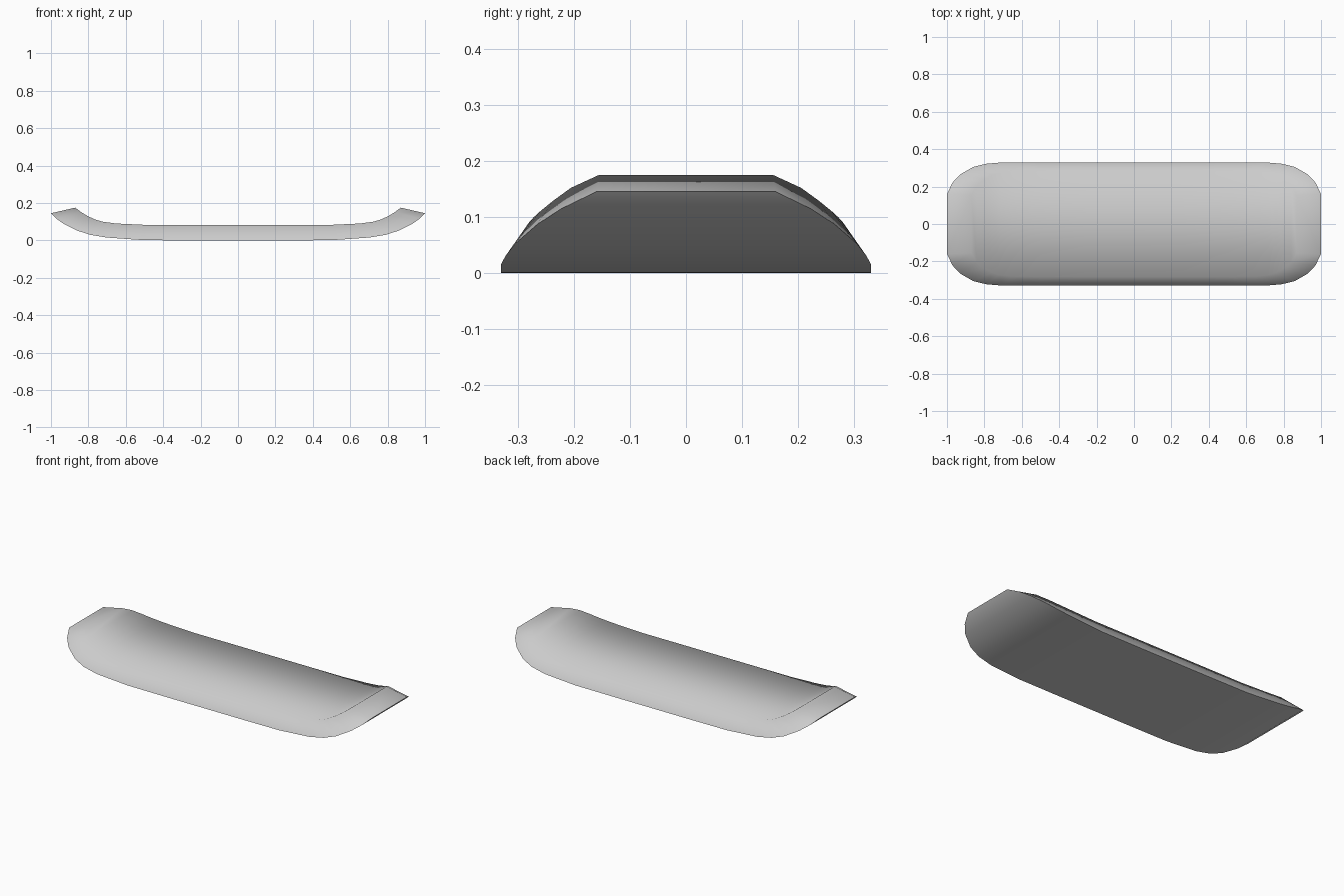
import bpy, bmesh, math

if "Cube" in bpy.data.objects:
    bpy.data.objects.remove(bpy.data.objects["Cube"])

# Half-length stations of the deck rims: x, half width, z
BOTTOM = [(0.25, .33, 0), (0.5, .33, .001), (0.7, .33, .015), (0.79, .322, .03), (0.86, .305, .052),
          (0.93, .265, .087), (0.97, .222, .115), (1.0, .16, .145)]
TOP = [(0.25, .282, .083), (0.5, .282, .083), (0.65, .28, .09), (0.72, .272, .099), (0.76, .26, .11),
       (0.80, .238, .128), (0.84, .205, .152), (0.87, .155, .175)]


def mirrored(rim):
    return [(-x, w, z) for x, w, z in reversed(rim)] + rim


def section(bm, low, high):
    # closed four-point cross-section across the deck
    return [bm.verts.new((p[0], s * p[1], p[2]))
            for p, s in ((low, -1), (low, 1), (high, 1), (high, -1))]


# Deck: loft of cross-sections with kicked-up ends
bm = bmesh.new()
rings = [section(bm, lo, hi) for lo, hi in zip(mirrored(BOTTOM), mirrored(TOP))]
for a, b in zip(rings, rings[1:]):
    for i in range(4):
        j = (i + 1) % 4
        bm.faces.new((a[i], a[j], b[j], b[i]))
bm.faces.new(rings[0])
bm.faces.new(rings[-1])
bmesh.ops.recalc_face_normals(bm, faces=bm.faces)

mesh = bpy.data.meshes.new("deck")
bm.to_mesh(mesh)
bm.free()
deck = bpy.data.objects.new("deck", mesh)
bpy.context.collection.objects.link(deck)

# Smooth top and rolled rim, crisp lower edge
bpy.context.view_layer.objects.active = deck
deck.select_set(True)
bpy.ops.object.shade_smooth_by_angle(angle=math.radians(62))
